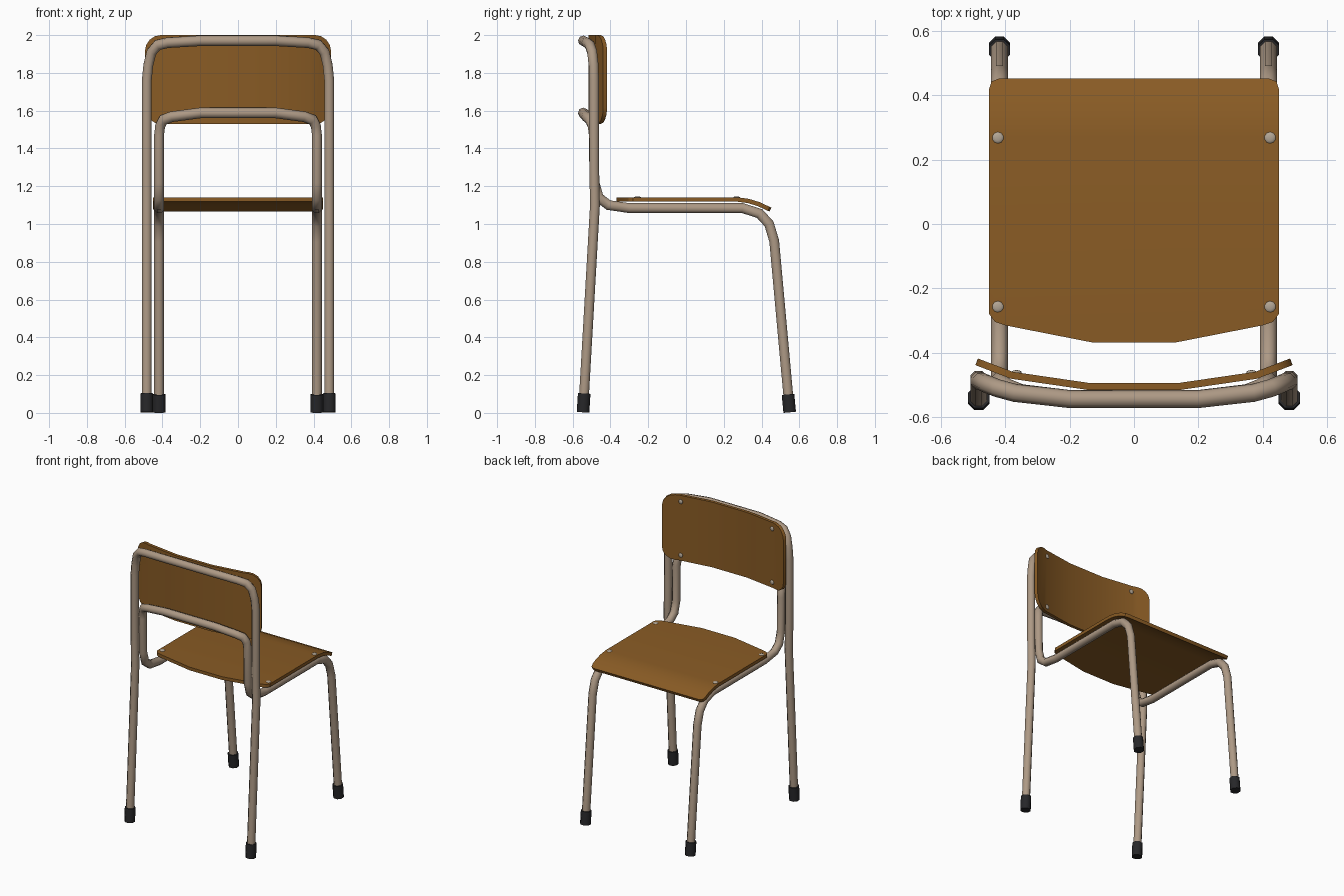
import bpy, bmesh, math
from mathutils import Vector

if "Cube" in bpy.data.objects:
    bpy.data.objects.remove(bpy.data.objects["Cube"])


def material(name, rgb):
    m = bpy.data.materials.new(name)
    m.diffuse_color = (*rgb, 1)
    m.use_nodes = True
    m.node_tree.nodes["Principled BSDF"].inputs["Base Color"].default_value = m.diffuse_color
    return m


WOOD = material("brown wood", (0.25, 0.105, 0.018))
METAL = material("beige metal", (0.42, 0.32, 0.235))
RUBBER = material("black rubber", (0.02, 0.02, 0.022))
BOLT = material("bolt metal", (0.45, 0.38, 0.30))


def finish(bm, name, mat, angle=40):
    bmesh.ops.recalc_face_normals(bm, faces=bm.faces)
    me = bpy.data.meshes.new(name)
    bm.to_mesh(me)
    bm.free()
    me.materials.append(mat)
    ob = bpy.data.objects.new(name, me)
    bpy.context.collection.objects.link(ob)
    bpy.ops.object.select_all(action='DESELECT')
    ob.select_set(True)
    bpy.context.view_layer.objects.active = ob
    bpy.ops.object.shade_smooth_by_angle(angle=math.radians(angle))
    return ob


def tube(name, pts, r, mat, sides=8):
    """Mitred round tube along a list of points."""
    pts = [Vector(p) for p in pts]
    bm = bmesh.new()
    d = (pts[1] - pts[0]).normalized()
    u = d.cross(Vector((0, 1, 0))).normalized()
    v = d.cross(u)
    ring = []
    for i in range(sides):
        a = 2 * math.pi * (i + 0.5) / sides
        ring.append(pts[0] + r * (u * math.cos(a) + v * math.sin(a)))
    loops = [[bm.verts.new(p) for p in ring]]
    for i in range(1, len(pts)):
        d = (pts[i] - pts[i - 1]).normalized()
        e = (pts[i + 1] - pts[i]).normalized() if i < len(pts) - 1 else d
        n = (d + e).normalized()
        # slide the ring along the tube onto the mitre plane
        ring = [p + d * ((pts[i] - p).dot(n) / d.dot(n)) for p in ring]
        loops.append([bm.verts.new(p) for p in ring])
    for a, b in zip(loops, loops[1:]):
        for i in range(sides):
            j = (i + 1) % sides
            bm.faces.new((a[i], a[j], b[j], b[i]))
    bm.faces.new(loops[0])
    bm.faces.new(loops[-1])
    return finish(bm, name, mat, 50)


def mirrored(half):
    """Path from the +x foot to the centre, continued to the -x foot."""
    return half + [(-x, y, z) for x, y, z in reversed(half)]


def interp(t, prof):
    for (a, fa), (b, fb) in zip(prof, prof[1:]):
        if t <= b:
            return fa + (fb - fa) * (t - a) / (b - a)
    return prof[-1][1]


def board(name, half, folds, axis, prof, place, thick):
    """Flat outline, cut at fold lines, bent by a profile and thickened."""
    bm = bmesh.new()
    out = half + [(-x, y) for x, y in reversed(half)]
    bm.faces.new([bm.verts.new((x, y, 0)) for x, y in out])
    for f in folds:
        n = Vector((0, 0, 0))
        n[axis] = 1
        bmesh.ops.bisect_plane(bm, geom=bm.verts[:] + bm.edges[:] + bm.faces[:],
                               plane_co=n * f, plane_no=n)
    for w in bm.verts:
        w.co = place(w.co.x, w.co.y, interp(w.co[axis], prof))
    ob = finish(bm, name, WOOD, 30)
    s = ob.modifiers.new("thickness", 'SOLIDIFY')
    s.thickness, s.offset, s.use_even_offset = thick, 0, True
    bpy.ops.object.modifier_apply(modifier=s.name)
    bpy.ops.object.shade_smooth_by_angle(angle=math.radians(30))
    return ob


R = 0.028
# outer frame: rear legs and top rail
outer = [(0.483, -0.544, 0.02), (0.483, -0.482, 1.1), (0.483, -0.486, 1.3),
         (0.483, -0.487, 1.76), (0.475, -0.489, 1.84), (0.458, -0.497, 1.91),
         (0.425, -0.51, 1.948), (0.37, -0.525, 1.96), (0.2, -0.544, 1.97)]
tube("rear_legs_and_top_rail", mirrored(outer), R, METAL)

# inner frame: front legs, seat rails, uprights and lower back rail
inner = [(0.418, 0.548, 0.02), (0.418, 0.467, 0.91), (0.418, 0.44, 1.0),
         (0.418, 0.39, 1.055), (0.418, 0.3, 1.084), (0.418, -0.3, 1.084),
         (0.418, -0.41, 1.10), (0.418, -0.462, 1.14), (0.418, -0.485, 1.22),
         (0.418, -0.488, 1.47), (0.412, -0.494, 1.52), (0.395, -0.508, 1.552),
         (0.35, -0.526, 1.568), (0.2, -0.544, 1.588)]
tube("front_legs_and_seat_frame", mirrored(inner), R, METAL)

# rubber feet
for s, side in ((1, "right"), (-1, "left")):
    tube("rear_foot_" + side, [(s * 0.483, -0.545, 0.003), (s * 0.483, -0.539, 0.103)],
         0.036, RUBBER)
    tube("front_foot_" + side, [(s * 0.418, 0.549, 0.003), (s * 0.418, 0.54, 0.098)],
         0.036, RUBBER)

# seat board with a downturned front edge
seat_half = [(0.13, -0.368), (0.40, -0.315), (0.432, -0.304), (0.45, -0.28),
             (0.45, 0.415), (0.443, 0.438), (0.42, 0.447)]
seat_prof = [(-0.5, 1.130), (0.27, 1.130), (0.33, 1.122), (0.385, 1.105), (0.46, 1.070)]
board("seat", seat_half, (0.27, 0.33, 0.385), 1, seat_prof,
      lambda x, y, f: Vector((x, y, f)), 0.023)

# curved backrest board with rounded corners
c = 0.085
arc = [(math.sin(k * math.pi / 8), math.cos(k * math.pi / 8)) for k in range(5)]
back_half = [(0.489 - c + c * a, 2.0 - c + c * b) for a, b in arc]
back_half += [(0.489 - c + c * b, 1.53 + c - c * a) for a, b in arc]
back_prof = [(-0.5, -0.424), (-0.38, -0.470), (-0.14, -0.505),
             (0.14, -0.505), (0.38, -0.470), (0.5, -0.424)]
board("backrest", back_half, (-0.38, -0.14, 0.14, 0.38), 0, back_prof,
      lambda x, y, f: Vector((x, f, y)), 0.022)


def bolt(name, loc, squash):
    bm = bmesh.new()
    bmesh.ops.create_uvsphere(bm, u_segments=10, v_segments=6, radius=0.018)
    bmesh.ops.scale(bm, vec=squash, verts=bm.verts)
    bmesh.ops.translate(bm, vec=loc, verts=bm.verts)
    finish(bm, name, BOLT, 60)


# bolt heads on seat and backrest
for s in (1, -1):
    for y in (0.268, -0.257):
        bolt("seat_bolt", (s * 0.423, y, 1.141), (1, 1, 0.3))
    for z in (1.955, 1.568):
        bolt("backrest_bolt", (s * 0.365, -0.461, z), (0.9, 0.4, 0.9))
